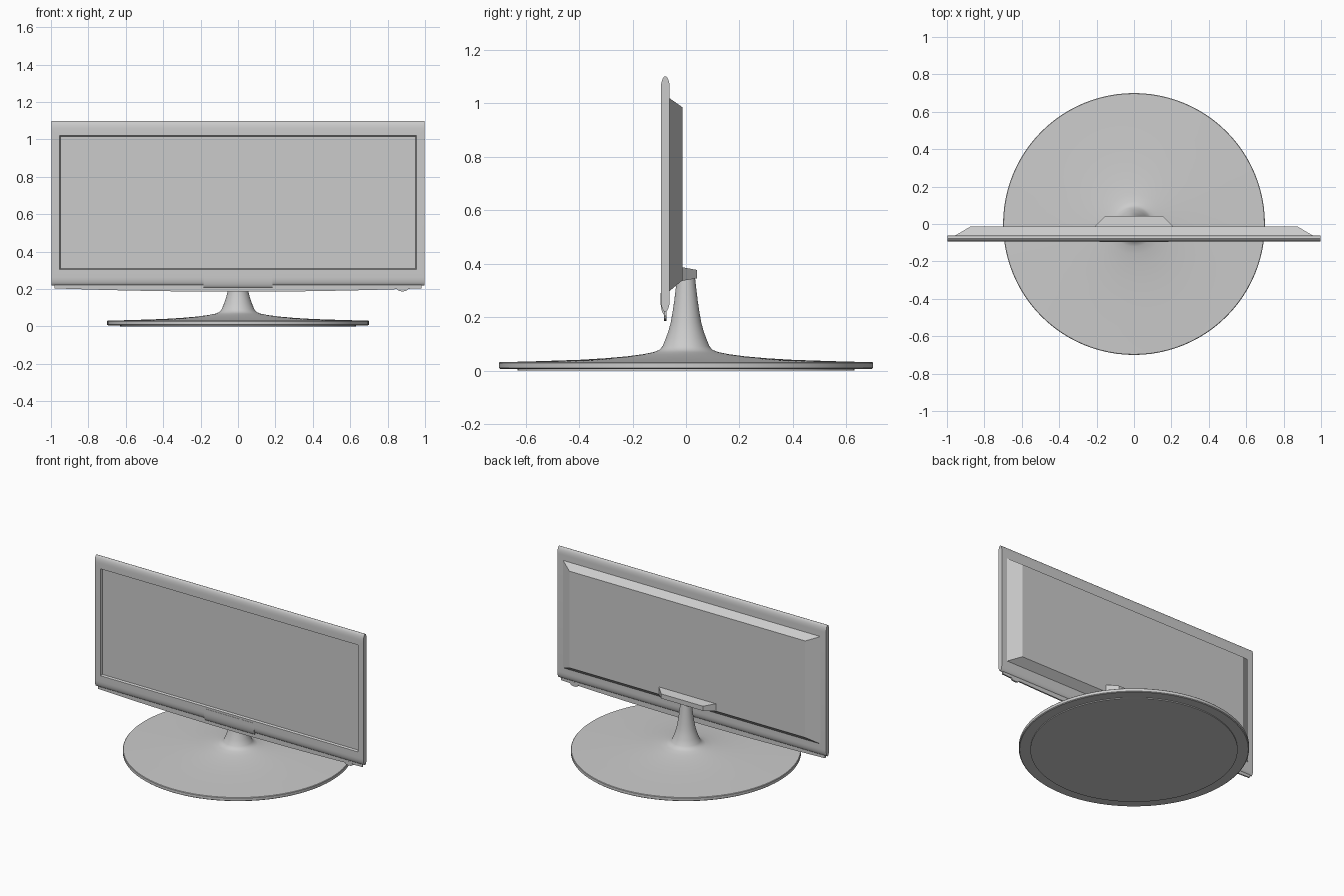
import bpy, bmesh
from math import sin, cos, pi

if "Cube" in bpy.data.objects:
    bpy.data.objects.remove(bpy.data.objects["Cube"])


def finish(name, bm, smooth=True):
    bmesh.ops.recalc_face_normals(bm, faces=bm.faces)
    me = bpy.data.meshes.new(name)
    bm.to_mesh(me)
    bm.free()
    ob = bpy.data.objects.new(name, me)
    bpy.context.collection.objects.link(ob)
    bpy.ops.object.select_all(action='DESELECT')
    ob.select_set(True)
    bpy.context.view_layer.objects.active = ob
    if smooth:
        bpy.ops.object.shade_smooth_by_angle(angle=0.5)
    return ob


def frustum(name, y0, rect0, y1, rect1):
    """Block between two rectangles (half width, z low, z high) facing y."""
    bm = bmesh.new()
    rings = []
    for y, (w, lo, hi) in ((y0, rect0), (y1, rect1)):
        rings.append([bm.verts.new(p) for p in
                      ((-w, y, lo), (w, y, lo), (w, y, hi), (-w, y, hi))])
    a, b = rings
    bm.faces.new(a)
    bm.faces.new(b)
    for i in range(4):
        j = (i + 1) % 4
        bm.faces.new((a[i], a[j], b[j], b[i]))
    return finish(name, bm, False)


def extrude(name, outline, direction):
    """Closed outline of 3D points swept along a vector."""
    bm = bmesh.new()
    f = bm.faces.new([bm.verts.new(p) for p in outline])
    r = bmesh.ops.extrude_face_region(bm, geom=[f])
    vs = [v for v in r['geom'] if isinstance(v, bmesh.types.BMVert)]
    bmesh.ops.translate(bm, verts=vs, vec=direction)
    return finish(name, bm)


def lathe(name, profile, steps=96):
    bm = bmesh.new()
    vs = [bm.verts.new((r, 0, z)) for r, z in profile]
    es = [bm.edges.new(p) for p in zip(vs, vs[1:])]
    bmesh.ops.spin(bm, geom=vs + es, cent=(0, 0, 0), axis=(0, 0, 1),
                   angle=2 * pi, steps=steps, use_duplicate=False)
    bmesh.ops.remove_doubles(bm, verts=bm.verts, dist=1e-5)
    return finish(name, bm)


# round base flaring up into the neck
lathe("base_and_neck", [
    (0, 0), (0.63, 0), (0.63, 0.006), (0.695, 0.006), (0.7, 0.01),
    (0.7, 0.028), (0.697, 0.031), (0.55, 0.035), (0.4, 0.04), (0.3, 0.046),
    (0.22, 0.053), (0.16, 0.061), (0.12, 0.069), (0.1, 0.077), (0.088, 0.09),
    (0.075, 0.122), (0.065, 0.15), (0.057, 0.18), (0.05, 0.22),
    (0.044, 0.26), (0.038, 0.31), (0.034, 0.345), (0, 0.345)])

# bezel: bar with rounded top and bottom edges
CY, HALF, ROUND, LOW, HIGH, W = -0.0775, 0.0165, 0.045, 0.22, 1.1, 0.997
N = 14
outline = [(-W, CY - HALF * cos(pi * i / N), HIGH - ROUND + ROUND * sin(pi * i / N))
           for i in range(N + 1)]
outline += [(-W, CY + HALF * cos(pi * i / N), LOW + ROUND - ROUND * sin(pi * i / N))
            for i in range(N + 1)]
bezel = extrude("bezel", outline, (2 * W, 0, 0))

# screen recess with sloping lip
cutter = frustum("screen_cutter", -0.11, (0.962, 0.297, 1.027),
                 -0.081, (0.95, 0.309, 1.015))
mod = bezel.modifiers.new("screen", 'BOOLEAN')
mod.operation = 'DIFFERENCE'
mod.object = cutter
mod.solver = 'EXACT'
bpy.context.view_layer.objects.active = bezel
bezel.select_set(True)
bpy.ops.object.modifier_apply(modifier="screen")
bpy.data.objects.remove(cutter)

# back housing and stand bracket
frustum("back_housing", -0.064, (0.96, 0.295, 1.02), -0.014, (0.875, 0.337, 0.985))
frustum("stand_bracket", -0.018, (0.215, 0.335, 0.387), 0.042, (0.155, 0.345, 0.376))

# front plate wrapping the lower bezel curve
front, back = [], []
for i in range(9):
    a = pi / 2 * i / 8
    y, z = -HALF * cos(a), -ROUND * sin(a)
    front.append((-0.185, CY + y * 1.1, LOW + ROUND + z * 1.3))
    back.append((-0.185, CY + y * 0.8, LOW + ROUND + z * 0.9))
front.insert(0, (-0.185, CY - HALF * 1.1, 0.29))
back.insert(0, (-0.185, CY - HALF * 0.8, 0.29))
extrude("front_plate", front + back[::-1], (0.37, 0, 0))

# thin bowed strip under the bezel
M = 32
strip = [(-0.98 + 1.96 * i / M, -0.082,
          0.186 + 0.018 * (-1 + 2 * i / M) ** 2) for i in range(M + 1)]
strip += [(0.98, -0.082, 0.25), (-0.98, -0.082, 0.25)]
extrude("lower_strip", strip, (0, 0.009, 0))

# small button bump on the strip
bump = [(0.88 + 0.03 * cos(2 * pi * i / 24), -0.083,
         0.202 + 0.014 * sin(2 * pi * i / 24)) for i in range(24)]
extrude("power_button", bump, (0, 0.011, 0))
